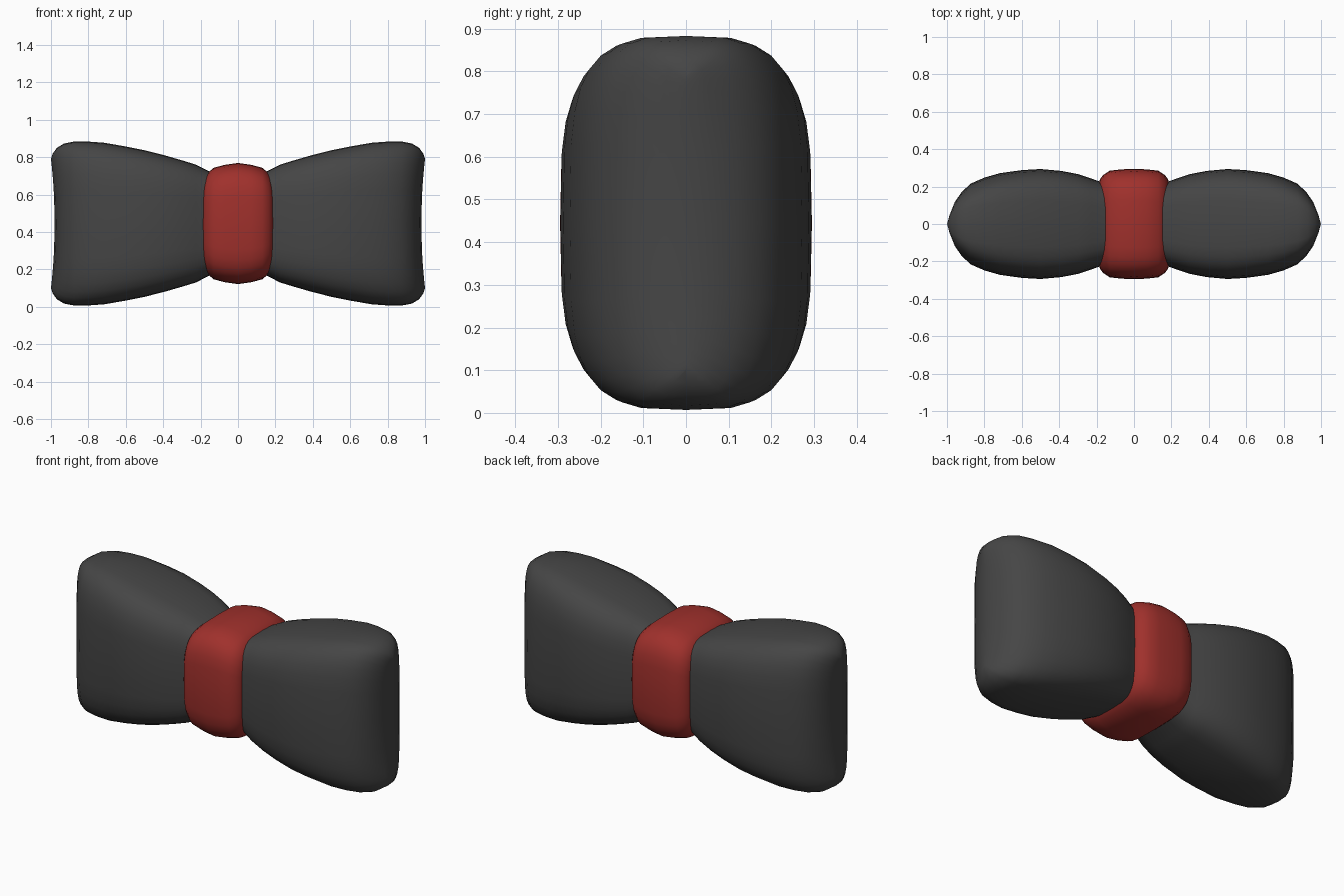
import bpy, bmesh
from math import sin, cos, pi, copysign

if "Cube" in bpy.data.objects:
    bpy.data.objects.remove(bpy.data.objects["Cube"])

CZ = 0.445   # height of the centre line
SEG = 32


def material(name, color):
    m = bpy.data.materials.new(name)
    m.diffuse_color = color
    m.use_nodes = True
    m.node_tree.nodes["Principled BSDF"].inputs["Base Color"].default_value = m.diffuse_color
    return m


def loft(name, sections, power, mat):
    """Skin rounded-box sections (x, half depth, half height, end dip) along x, mirrored to -x."""
    full = [(-x, hy, hz, -d) for x, hy, hz, d in reversed(sections) if x > 0] + sections
    bm = bmesh.new()
    rings = []
    for x, hy, hz, dip in full:
        ring = []
        for i in range(SEG):
            a = 2 * pi * i / SEG
            u = copysign(abs(cos(a)) ** (2 / power), cos(a))
            v = copysign(abs(sin(a)) ** (2 / power), sin(a))
            ring.append(bm.verts.new((x - dip * (1 - v * v), hy * u, CZ + hz * v)))
        rings.append(ring)
    for r, s in zip(rings, rings[1:]):
        for i in range(SEG):
            j = (i + 1) % SEG
            bm.faces.new((r[i], r[j], s[j], s[i]))
    bm.faces.new(rings[0])
    bm.faces.new(rings[-1])
    bmesh.ops.remove_doubles(bm, verts=bm.verts, dist=0.0005)
    bmesh.ops.dissolve_degenerate(bm, edges=bm.edges, dist=0.0005)
    bmesh.ops.recalc_face_normals(bm, faces=bm.faces)
    for f in bm.faces:
        f.smooth = True
    me = bpy.data.meshes.new(name)
    bm.to_mesh(me)
    bm.free()
    me.materials.append(mat)
    ob = bpy.data.objects.new(name, me)
    bpy.context.collection.objects.link(ob)
    return ob


# Bow wings: pinched in the middle, flaring out, ending in a soft vertical edge
loft("bow_wings", [
    (0.0, 0.19, 0.24, 0), (0.15, 0.215, 0.277, 0), (0.225, 0.242, 0.315, 0),
    (0.30, 0.267, 0.338, 0), (0.39, 0.284, 0.364, 0), (0.50, 0.294, 0.392, 0),
    (0.60, 0.288, 0.412, 0), (0.716, 0.272, 0.432, 0), (0.80, 0.248, 0.438, 0),
    (0.877, 0.216, 0.438, 0.004), (0.93, 0.172, 0.428, 0.01),
    (0.968, 0.122, 0.405, 0.015), (0.99, 0.062, 0.375, 0.018), (1.0, 0.0, 0.345, 0.02),
], 3.8, material("charcoal", (0.06, 0.06, 0.06, 1)))

# Centre knot: rounded band wrapped round the pinch
loft("centre_knot", [
    (0.0, 0.295, 0.324, 0), (0.07, 0.292, 0.314, 0), (0.13, 0.285, 0.298, 0),
    (0.165, 0.262, 0.268, 0), (0.18, 0.243, 0.24, 0), (0.187, 0.225, 0.205, 0),
    (0.18, 0.15, 0.14, 0),
], 3.8, material("red", (0.35, 0.03, 0.025, 1)))
